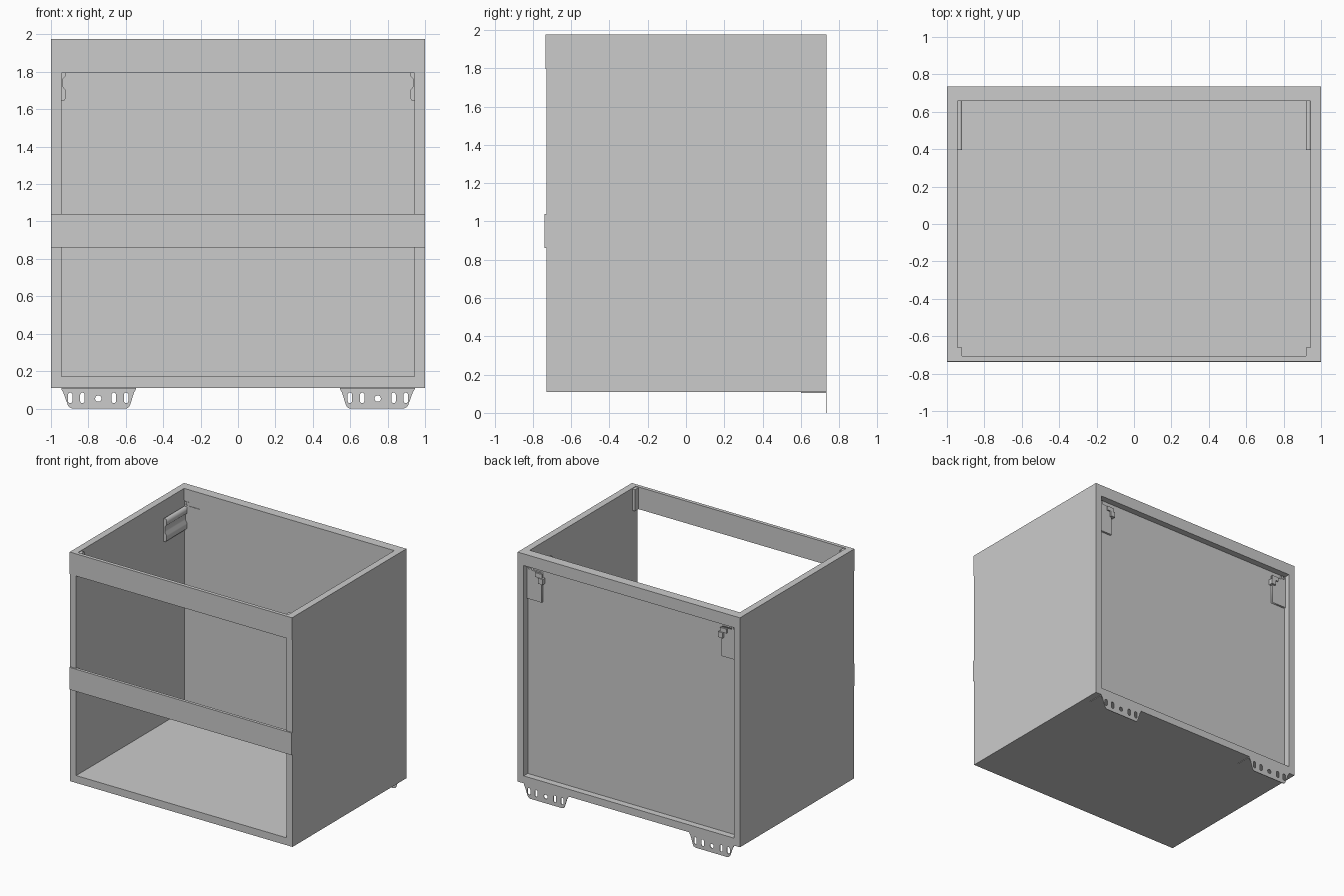
import bpy, math

if "Cube" in bpy.data.objects:
    bpy.data.objects.remove(bpy.data.objects["Cube"])


def box(name, x, y, z):
    """Axis-aligned box from (min, max) ranges."""
    verts = [(a, b, c) for a in x for b in y for c in z]
    faces = [(0, 1, 3, 2), (4, 6, 7, 5), (0, 4, 5, 1),
             (2, 3, 7, 6), (0, 2, 6, 4), (1, 5, 7, 3)]
    me = bpy.data.meshes.new(name)
    me.from_pydata(verts, [], faces)
    ob = bpy.data.objects.new(name, me)
    bpy.context.collection.objects.link(ob)
    return ob


def mirrored_box(name, x, y, z):
    for side, s in (("right", 1), ("left", -1)):
        box(f"{name}_{side}", sorted((s * x[0], s * x[1])), y, z)


def plate(name, loops, y):
    """Flat xz outline (first loop) with holes (other loops), extruded over y."""
    cu = bpy.data.curves.new(name, 'CURVE')
    cu.dimensions, cu.fill_mode = '2D', 'BOTH'
    cu.extrude = (y[1] - y[0]) / 2
    for pts in loops:
        sp = cu.splines.new('POLY')
        sp.points.add(len(pts) - 1)
        for p, (px, pz) in zip(sp.points, pts):
            p.co = (px, pz, 0, 1)
        sp.use_cyclic_u = True
    tmp = bpy.data.objects.new(name + "_curve", cu)
    bpy.context.collection.objects.link(tmp)
    dg = bpy.context.evaluated_depsgraph_get()
    me = bpy.data.meshes.new_from_object(tmp.evaluated_get(dg))
    bpy.data.objects.remove(tmp)
    ob = bpy.data.objects.new(name, me)
    ob.rotation_euler = (math.pi / 2, 0, 0)
    ob.location.y = (y[0] + y[1]) / 2
    bpy.context.collection.objects.link(ob)
    return ob


def mirrored_plate(name, loops, y):
    for side, s in (("right", 1), ("left", -1)):
        plate(f"{name}_{side}", [[(s * a, b) for a, b in lp] for lp in loops], y)


def slot(cx, cz, r, h=0.0, n=16):
    """Round hole, stretched vertically by h each way."""
    pts = []
    for i in range(n):
        a = 2 * math.pi * (i + 0.5) / n
        pts.append((cx + r * math.cos(a),
                    cz + r * math.sin(a) + math.copysign(h, math.sin(a))))
    return pts


# Cabinet carcass
IN = 0.945
mirrored_box("side_panel", (IN, 1.0), (-0.728, 0.735), (0.11, 1.975))
box("bottom_panel", (-IN, IN), (-0.728, 0.735), (0.11, 0.17))
box("back_panel", (-IN, IN), (0.664, 0.682), (0.17, 1.88))
box("back_top_rail", (-IN, IN), (0.658, 0.735), (1.88, 1.975))

# Front rails lapping over the side panels
box("front_top_rail", (-1, 1), (-0.734, -0.728), (1.795, 1.975))
box("front_top_rail_core", (-IN, IN), (-0.728, -0.705), (1.795, 1.975))
box("front_middle_rail", (-1, 1), (-0.739, -0.728), (0.86, 1.04))
box("front_middle_rail_core", (-IN, IN), (-0.728, -0.715), (0.86, 1.04))
mirrored_box("front_corner_block", (0.92, IN), (-0.705, -0.66), (1.795, 1.97))

# Wall hangers: channel on the side panel, plate and hook through the back
channel = [(IN, 1.83), (0.92, 1.83), (0.92, 1.78), (0.935, 1.765),
           (0.935, 1.72), (0.92, 1.70), (0.92, 1.66), (0.93, 1.645), (IN, 1.645)]
mirrored_plate("hanger_channel", [channel], (0.395, 0.664))
cover = [(0.81, 1.60), (0.94, 1.60), (0.94, 1.87), (0.90, 1.87),
         (0.90, 1.84), (0.81, 1.84)]
mirrored_plate("hanger_plate", [cover, slot(0.922, 1.852, 0.009)], (0.660, 0.698))
mirrored_box("hanger_hook", (0.79, 0.83), (0.682, 0.715), (1.755, 1.80))
mirrored_box("hanger_hook_lip", (0.80, 0.86), (0.698, 0.708), (1.80, 1.835))

# Lower fixing brackets with slotted holes
outline = [(0.945, 0.11), (0.545, 0.11), (0.547, 0.10), (0.556, 0.085),
           (0.577, 0.018), (0.584, 0.007), (0.597, 0.0), (0.888, 0.0),
           (0.902, 0.007), (0.910, 0.018), (0.934, 0.085), (0.943, 0.10)]
holes = [slot(x, 0.057, 0.012, 0.016) for x in (0.598, 0.664, 0.832, 0.897)]
holes.append(slot(0.747, 0.053, 0.017))
mirrored_plate("foot_bracket", [outline] + holes, (0.730, 0.735))
mirrored_box("foot_bracket_flange", (0.545, 0.945), (0.60, 0.733), (0.105, 0.11))
